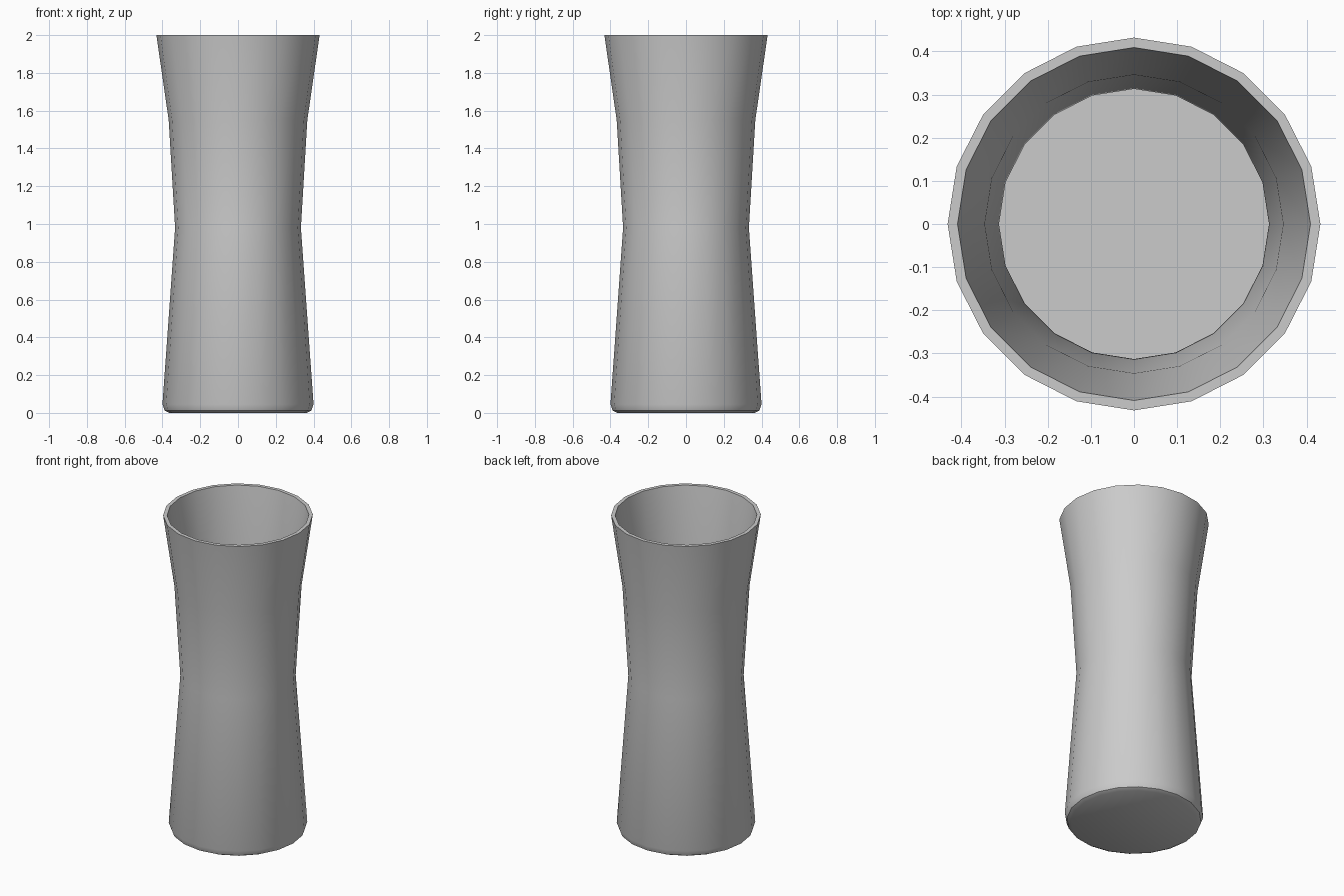
import bpy, bmesh, math

if "Cube" in bpy.data.objects:
    bpy.data.objects.remove(bpy.data.objects["Cube"])

SIDES = 20

# Closed vase profile (radius, height): outside from base to rim, then inside down to floor
profile = [
    (0.365, 0.0), (0.388, 0.012), (0.40, 0.045), (0.333, 0.98), (0.367, 1.55), (0.432, 2.0),
    (0.409, 2.0), (0.346, 1.55), (0.313, 0.98), (0.378, 0.05), (0.368, 0.03),
]

# Lathe the profile into rings and bridge them
bm = bmesh.new()
rings = []
for r, z in profile:
    rings.append([bm.verts.new((r * math.cos(2 * math.pi * i / SIDES),
                                r * math.sin(2 * math.pi * i / SIDES), z))
                  for i in range(SIDES)])
for low, high in zip(rings, rings[1:]):
    for i in range(SIDES):
        j = (i + 1) % SIDES
        bm.faces.new((low[i], low[j], high[j], high[i]))

# Base underside and inner floor
bm.faces.new(rings[0][::-1])
bm.faces.new(rings[-1])
bmesh.ops.recalc_face_normals(bm, faces=bm.faces)

mesh = bpy.data.meshes.new("vase")
bm.to_mesh(mesh)
bm.free()
vase = bpy.data.objects.new("vase", mesh)
bpy.context.collection.objects.link(vase)

# Smooth walls, sharp rim and base
bpy.context.view_layer.objects.active = vase
vase.select_set(True)
bpy.ops.object.shade_smooth_by_angle(angle=math.radians(30))
